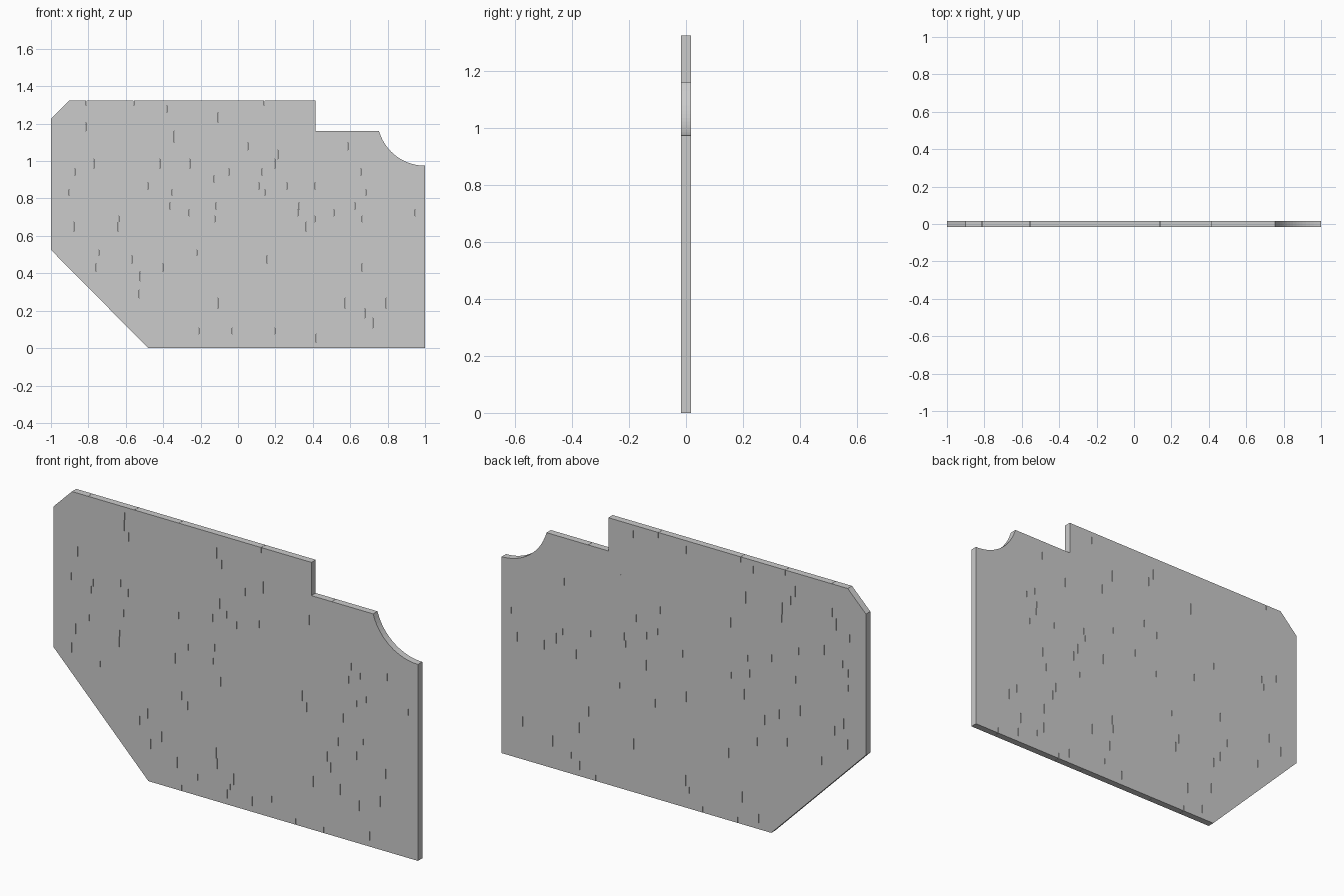
import bpy, bmesh, math, random

if "Cube" in bpy.data.objects:
    bpy.data.objects.remove(bpy.data.objects["Cube"])

random.seed(7)
HALF = 0.017          # half thickness of the wall
GAP = 0.0006          # half width of the hairline vertical joints
ARC_X, ARC_Z, ARC_R = 1.0, 1.231, 0.256

# Heights of the bed joints between stone courses
BEDS = [0, 0.03, 0.075, 0.107, 0.162, 0.213, 0.267, 0.31, 0.36, 0.41, 0.452,
        0.495, 0.525, 0.576, 0.623, 0.675, 0.707, 0.74, 0.778, 0.815, 0.848,
        0.885, 0.923, 0.96, 1.01, 1.06, 1.10, 1.16, 1.205, 1.26, 1.298, 1.325]

# Heights where the outline bends, including points round the concave corner
ARC_ZS = [ARC_Z - ARC_R * math.cos(math.radians(90 * i / 20)) for i in range(17)]
BENDS = sorted([0.525, 1.225] + [z for z in ARC_ZS if z < 1.16])


def left(z):
    """Left outline: sloping foot, upright side, chamfered top corner."""
    if z < 0.525:
        return -0.48 - 0.52 * z / 0.525
    return -1.0 + max(0.0, z - 1.225)


def right(z, upper):
    """Right outline: upright side, scooped corner, then the step."""
    if upper:
        return 0.415
    if z < ARC_Z - ARC_R + 1e-6:
        return 1.0
    return ARC_X - math.sqrt(max(0.0, ARC_R ** 2 - (ARC_Z - z) ** 2))


def add_block(bm, outline):
    """Extrude an x-z outline through the wall thickness."""
    front = [bm.verts.new((x, -HALF, z)) for x, z in outline]
    back = [bm.verts.new((x, HALF, z)) for x, z in outline]
    bm.faces.new(front)
    bm.faces.new(back[::-1])
    n = len(outline)
    for i in range(n):
        j = (i + 1) % n
        bm.faces.new((front[j], front[i], back[i], back[j]))


# One object per course, each made of separate flat stones
for row, (z0, z1) in enumerate(zip(BEDS, BEDS[1:])):
    upper = z0 > 1.159
    zs = [z0] + [z for z in BENDS if z0 + 1e-4 < z < z1 - 1e-4] + [z1]
    left_side = [(left(z), z) for z in zs]
    right_side = [(right(z, upper), z) for z in zs]
    # The scoop meets the upright side edge at its lowest point
    lo = max(p[0] for p in left_side)
    hi = min(p[0] for p in right_side)

    # Random upright joints along the course
    joints, x = [], lo + random.uniform(0.08, 0.4)
    while x < hi - 0.05:
        joints.append(x)
        x += random.uniform(0.12, 0.6)

    bm = bmesh.new()
    start = left_side
    for x in joints:
        add_block(bm, start[::-1] + [(x - GAP, z0), (x - GAP, z1)])
        start = [(x + GAP, z0), (x + GAP, z1)]
    add_block(bm, start[::-1] + right_side)
    bmesh.ops.recalc_face_normals(bm, faces=bm.faces[:])

    name = f"stone_course_{row + 1:02d}"
    mesh = bpy.data.meshes.new(name)
    bm.to_mesh(mesh)
    bm.free()
    bpy.context.collection.objects.link(bpy.data.objects.new(name, mesh))
